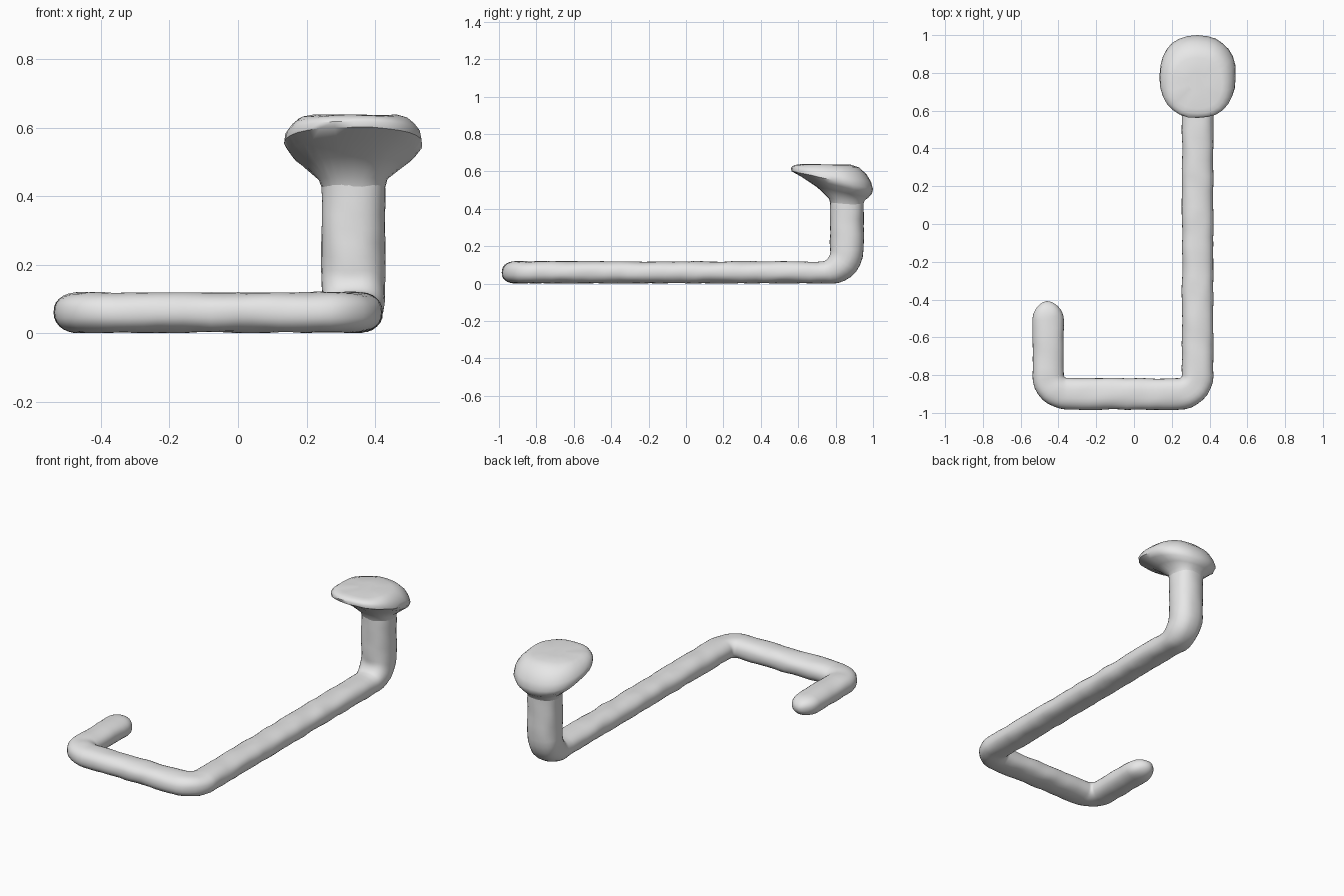
import bpy, bmesh, math
from mathutils import Vector, noise

SIDES = 28

cube = bpy.data.objects.get("Cube")
if cube:
    bpy.data.objects.remove(cube, do_unlink=True)

grey = bpy.data.materials.new("light_grey")
grey.use_nodes = True
colour = (0.8, 0.8, 0.8, 1)
grey.diffuse_color = colour
grey.node_tree.nodes["Principled BSDF"].inputs["Base Color"].default_value = colour


def unit_section(power):
    """Points of a rounded-square outline of unit half size."""
    pts = []
    for i in range(SIDES):
        a = 2 * math.pi * i / SIDES
        c, s = math.cos(a), math.sin(a)
        pts.append((math.copysign(abs(c) ** (2 / power), c),
                    math.copysign(abs(s) ** (2 / power), s)))
    return pts


def loft(name, rings):
    """Skin a list of rings, cap both ends and give a slight hand-worked unevenness."""
    bm = bmesh.new()
    loops = [[bm.verts.new(p) for p in ring] for ring in rings]
    for low, high in zip(loops, loops[1:]):
        for i in range(SIDES):
            j = (i + 1) % SIDES
            bm.faces.new((low[i], low[j], high[j], high[i]))
    bm.faces.new(loops[0][::-1])
    bm.faces.new(loops[-1])
    bmesh.ops.recalc_face_normals(bm, faces=bm.faces)
    bm.normal_update()
    for v in bm.verts:
        v.co += v.normal * 0.005 * noise.noise(v.co * 14)
        v.co.z = max(v.co.z, 0)
    mesh = bpy.data.meshes.new(name)
    bm.to_mesh(mesh)
    bm.free()
    mesh.materials.append(grey)
    obj = bpy.data.objects.new(name, mesh)
    bpy.context.collection.objects.link(obj)
    bpy.ops.object.select_all(action='DESELECT')
    obj.select_set(True)
    bpy.context.view_layer.objects.active = obj
    bpy.ops.object.shade_smooth_by_angle(angle=math.radians(50))
    return obj


def straight(a, b, step):
    n = max(1, round((b - a).length / step))
    return [a.lerp(b, i / n) for i in range(n + 1)]


def rounded_path(corners, radii, step=0.04):
    """Straight runs joined by right-angle arcs."""
    path, start = [], corners[0]
    for before, corner, after, r in zip(corners, corners[1:], corners[2:], radii):
        d_in = (corner - before).normalized()
        d_out = (after - corner).normalized()
        path += straight(start, corner - d_in * r, step)
        centre = corner - d_in * r + d_out * r
        for k in range(1, 8):
            a = k * math.pi / 16
            path.append(centre - d_out * r * math.cos(a) + d_in * r * math.sin(a))
        start = corner + d_out * r
    return path + straight(start, corners[-1], step)


# Bent rod: short hook, front bar, long bar and upright post
corners = [Vector(c) for c in ((-0.455, -0.32, 0.06), (-0.455, -0.9, 0.06),
                               (0.337, -0.9, 0.06), (0.337, 0.86, 0.06),
                               (0.337, 0.86, 0.47))]
tip = corners[0]
corners[0] = tip - Vector((0, 0.19, 0))
body = rounded_path(corners, (0.1, 0.1, 0.12))
cap_len = 0.1
cap = [(corners[0] + Vector((0, cap_len * math.cos(a), 0)), math.sin(a))
       for a in (math.radians(d) for d in range(6, 90, 12))]
path = cap + [(p, 1) for p in body]

rings = []
section = unit_section(2.3)
for i, (p, scale) in enumerate(path):
    t = (path[min(i + 1, len(path) - 1)][0] - path[max(i - 1, 0)][0]).normalized()
    rise = max(0, t.z)
    side = Vector((1, 0, 0)) if rise > 0.01 else t.cross(Vector((0, 0, 1)))
    up = side.cross(t)
    half_w = (0.083 + 0.01 * rise) * scale
    half_h = (0.059 + 0.031 * rise) * scale
    rings.append([p + side * u * half_w + up * v * half_h for u, v in section])
loft("bent_rod", rings)

# Tilted flared head: front y, front z, back y, back z, half width
profile = [(0.775, 0.41, 0.945, 0.41, 0.088),
           (0.765, 0.455, 0.955, 0.445, 0.1),
           (0.70, 0.515, 0.975, 0.46, 0.14),
           (0.62, 0.57, 0.993, 0.48, 0.182),
           (0.565, 0.602, 1.0, 0.505, 0.202),
           (0.562, 0.618, 0.99, 0.545, 0.198),
           (0.57, 0.628, 0.965, 0.585, 0.182),
           (0.585, 0.634, 0.925, 0.62, 0.16),
           (0.61, 0.636, 0.88, 0.634, 0.13),
           (0.70, 0.637, 0.80, 0.637, 0.05)]
rings = []
for y0, z0, y1, z1, half in profile:
    rings.append([Vector((0.337 + u * half,
                          (y0 + y1) / 2 + v * (y1 - y0) / 2,
                          (z0 + z1) / 2 + v * (z1 - z0) / 2))
                  for u, v in unit_section(2.3)])
loft("flared_head", rings)
